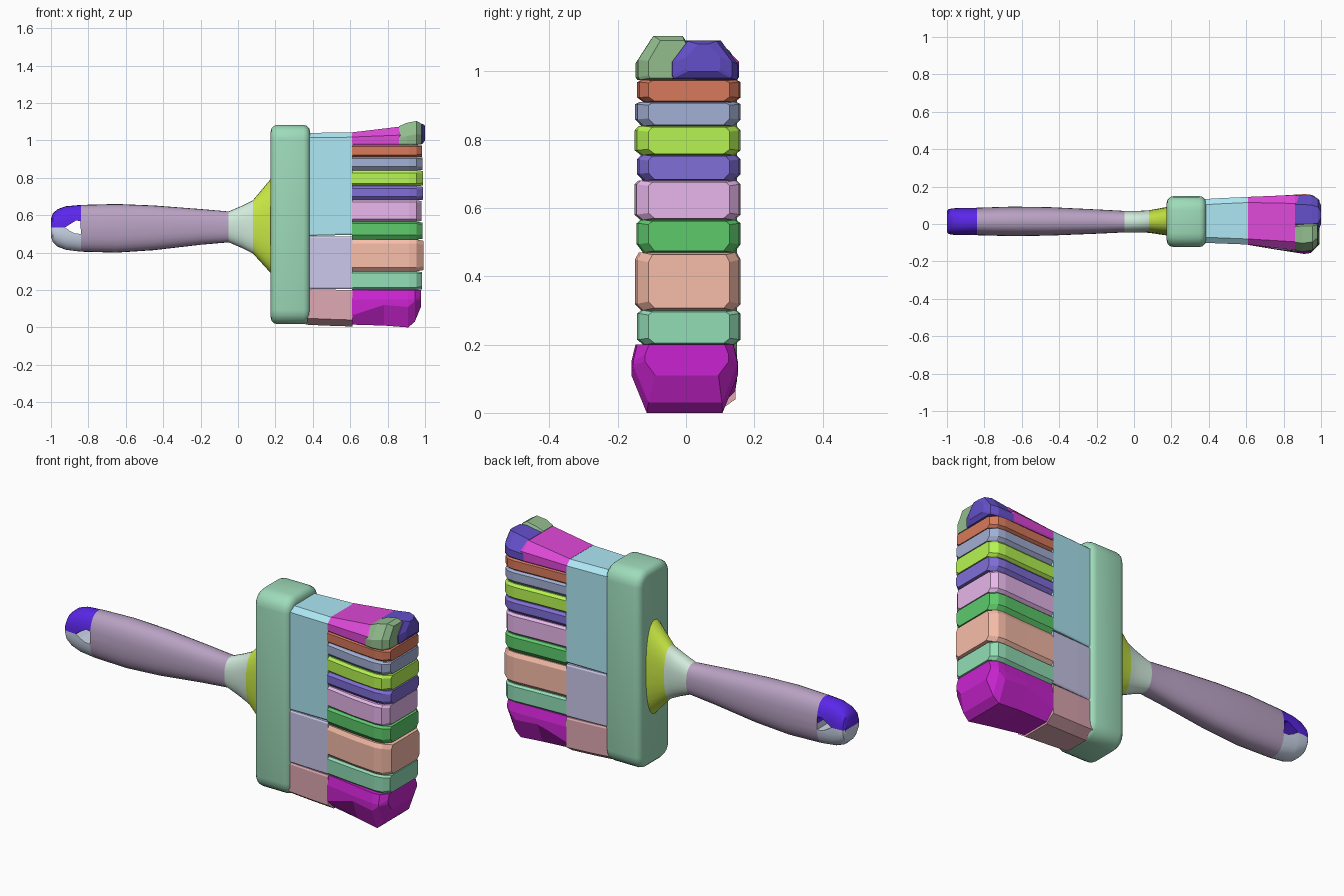
import bpy, bmesh, math, random

if "Cube" in bpy.data.objects:
    bpy.data.objects.remove(bpy.data.objects["Cube"])

random.seed(4)


def material(name, rgb):
    """Diffuse colour from a lit 0-255 screen colour, brightened to undo shading."""
    m = bpy.data.materials.new(name)
    m.diffuse_color = [min(1, (c / 255) ** 2.2 * 1.9) for c in rgb] + [1]
    m.use_nodes = True
    m.node_tree.nodes["Principled BSDF"].inputs["Base Color"].default_value = m.diffuse_color
    return m


def finish(name, bm, rgb=None, smooth=None):
    bmesh.ops.recalc_face_normals(bm, faces=bm.faces)
    mesh = bpy.data.meshes.new(name)
    bm.to_mesh(mesh)
    bm.free()
    ob = bpy.data.objects.new(name, mesh)
    bpy.context.collection.objects.link(ob)
    if rgb:
        mesh.materials.append(material(name + "_colour", rgb))
    if smooth:
        bpy.ops.object.select_all(action='DESELECT')
        ob.select_set(True)
        bpy.context.view_layer.objects.active = ob
        bpy.ops.object.shade_smooth_by_angle(angle=math.radians(smooth))
    return ob


def loft(name, rings, rgb=None, smooth=None):
    """Skin a list of equal-length point rings and cap both ends."""
    bm = bmesh.new()
    loops = [[bm.verts.new(p) for p in ring] for ring in rings]
    n = len(loops[0])
    for a, b in zip(loops, loops[1:]):
        for i in range(n):
            j = (i + 1) % n
            bm.faces.new((a[i], a[j], b[j], b[i]))
    bm.faces.new(loops[0])
    bm.faces.new(loops[-1])
    return finish(name, bm, rgb, smooth)


def oval(x, y0, y1, z0, z1, n=28, power=2.4):
    pts = []
    for i in range(n):
        t = 2 * math.pi * i / n
        c, s = math.cos(t), math.sin(t)
        pts.append((x, (y0 + y1) / 2 + (y1 - y0) / 2 * math.copysign(abs(c) ** (2 / power), c),
                    (z0 + z1) / 2 + (z1 - z0) / 2 * math.copysign(abs(s) ** (2 / power), s)))
    return pts


def chamfered(x, y0, y1, z0, z1, low, high):
    """Octagonal section; low and high are (y, z) corner cuts at bottom and top."""
    (a, b), (c, d) = low, high
    return [(x, y0 + a, z0), (x, y1 - a, z0), (x, y1, z0 + b), (x, y1, z1 - d),
            (x, y1 - c, z1), (x, y0 + c, z1), (x, y0, z1 - d), (x, y0, z0 + b)]


# Handle with flared neck
handle = loft("handle", [oval(*s) for s in (
    (-1.0, -0.045, 0.07, 0.485, 0.58), (-0.99, -0.054, 0.08, 0.455, 0.61),
    (-0.965, -0.058, 0.084, 0.432, 0.632), (-0.92, -0.06, 0.086, 0.415, 0.648),
    (-0.84, -0.06, 0.087, 0.405, 0.655), (-0.65, -0.065, 0.093, 0.40, 0.66),
    (-0.45, -0.062, 0.09, 0.413, 0.652), (-0.2, -0.052, 0.078, 0.442, 0.633),
    (-0.05, -0.045, 0.07, 0.455, 0.62), (0.02, -0.045, 0.07, 0.425, 0.65),
    (0.08, -0.047, 0.073, 0.395, 0.68), (0.18, -0.062, 0.092, 0.285, 0.80))], None, 35)

# Hanging hole through the handle end
outline = ((-0.925, 0.535), (-0.885, 0.56), (-0.865, 0.572), (-0.842, 0.568),
           (-0.84, 0.5), (-0.87, 0.502), (-0.9, 0.517))
cutter = loft("hole_cutter", [[(x, y, z) for x, z in outline] for y in (-0.3, 0.3)])
cutter.hide_render = True
bpy.context.view_layer.objects.active = handle
cut = handle.modifiers.new("hole", 'BOOLEAN')
cut.operation, cut.object, cut.solver = 'DIFFERENCE', cutter, 'EXACT'
bpy.ops.object.modifier_apply(modifier="hole")
bpy.data.objects.remove(cutter)

# Handle colours: two-tone tip, grip, neck, flare
handle.data.materials.clear()
for label, rgb in (("tip_upper", (68, 32, 174)), ("tip_lower", (155, 163, 178)), ("grip", (137, 120, 145)),
                   ("neck", (155, 175, 163)), ("flare", (148, 172, 52))):
    handle.data.materials.append(material(label + "_colour", rgb))
bm = bmesh.new()
bm.from_mesh(handle.data)
tip = [f for f in bm.faces if f.calc_center_median().x < -0.84]
geom = tip + list({e for f in tip for e in f.edges}) + list({v for f in tip for v in f.verts})
bmesh.ops.bisect_plane(bm, geom=geom, plane_co=(0, 0, 0.533), plane_no=(0, 0, 1))
for f in bm.faces:
    c = f.calc_center_bounds()
    if c.x < -0.839:
        f.material_index = 0 if c.z > 0.533 else 1
    else:
        f.material_index = 2 if c.x < -0.05 else 3 if c.x < 0.08 else 4
bm.to_mesh(handle.data)
bm.free()

# Thick rounded block that holds the bristles
bm = bmesh.new()
bmesh.ops.create_cube(bm, size=1)
for v in bm.verts:
    v.co = (0.28 + v.co.x * 0.21, 0.013 + v.co.y * 0.272, 0.55 + v.co.z * 1.065)
long_edges = [e for e in bm.edges if abs(e.verts[0].co.x - e.verts[1].co.x) > 0.1]
bmesh.ops.bevel(bm, geom=long_edges, offset=0.075, segments=4, profile=0.5, affect='EDGES')
rims = [e for e in bm.edges if abs(e.verts[0].co.x - e.verts[1].co.x) < 0.01]
bmesh.ops.bevel(bm, geom=rims, offset=0.035, segments=3, profile=0.5, affect='EDGES')
finish("bristle_holder", bm, (117, 163, 138), 35)

# Packed bristle roots in three chunks
roots = ((0.015, 0.205, 0.005, 0.20, (165, 125, 132)), (0.205, 0.487, 0.205, 0.487, (150, 148, 175)),
         (0.488, 1.04, 0.495, 1.042, (128, 172, 182)))
for i, (z0, z1, e0, e1, rgb) in enumerate(roots):
    low = (0.05, 0.035) if i == 0 else (0.005, 0.008)
    high = (0.03, 0.025) if i == 2 else (0.005, 0.008)
    loft(f"bristle_root_{i + 1}", [
        chamfered(0.36, -0.1, 0.132, z0, z1, low, high),
        chamfered(0.46, -0.104, 0.138, (z0 + e0) / 2, (z1 + e1) / 2, low, high),
        chamfered(0.612, -0.11, 0.145, e0, e1, low, high)], rgb)

# Middle bristle clumps, fanning out towards the tips
bounds = (0.20, 0.30, 0.47, 0.565, 0.68, 0.755, 0.84, 0.91, 0.975)
colours = ((108, 165, 135), (185, 140, 125), (70, 150, 80), (172, 135, 175),
           (95, 82, 160), (135, 182, 62), (120, 130, 158), (160, 90, 68))
for i, (z0, z1, rgb) in enumerate(zip(bounds, bounds[1:], colours)):
    h = z1 - z0
    cut_low, cut_high = (0.018, h * random.uniform(0.1, 0.3)), (0.012, h * random.uniform(0.08, 0.2))
    tip = random.uniform(0.978, 0.992)
    w = random.uniform(0, 0.01)
    loft(f"bristle_clump_{i + 2}", [
        chamfered(0.61, -0.112, 0.145, z0, z1, cut_low, cut_high),
        chamfered(0.78, -0.13 - w, 0.152, z0, z1, cut_low, cut_high),
        chamfered(0.915, -0.142 - w, 0.16, z0, z1, cut_low, cut_high),
        chamfered(0.955, -0.135 - w, 0.155, z0, z1, cut_low, cut_high),
        chamfered(tip, -0.11, 0.128, z0 + h * 0.04, z1 - h * 0.04, cut_low, cut_high)], rgb)

# Bottom clump
low, high = (0.045, 0.11), (0.012, 0.05)
loft("bristle_clump_1", [
    chamfered(0.61, -0.112, 0.145, 0.015, 0.2, (0.05, 0.05), high),
    chamfered(0.78, -0.14, 0.15, 0.01, 0.2, low, high),
    chamfered(0.91, -0.16, 0.152, 0.0, 0.2, low, high),
    chamfered(0.945, -0.155, 0.15, 0.03, 0.2, low, high),
    chamfered(0.978, -0.12, 0.125, 0.11, 0.2, (0.03, 0.04), (0.012, 0.03))], (150, 30, 155))

# Top clump, splitting into two tufts at the tip
low = (0.005, 0.008)
loft("bristle_clump_10", [
    chamfered(0.61, -0.11, 0.145, 0.975, 1.043, low, (0.03, 0.025)),
    chamfered(0.86, -0.14, 0.155, 0.975, 1.073, low, (0.045, 0.045)),
    chamfered(0.88, -0.135, 0.15, 0.975, 1.07, low, (0.045, 0.045))], (165, 55, 160))
loft("bristle_tuft_front", [
    chamfered(0.86, -0.142, 0.03, 0.975, 1.075, low, (0.045, 0.06)),
    chamfered(0.9, -0.148, 0.035, 0.975, 1.093, low, (0.045, 0.07)),
    chamfered(0.955, -0.14, 0.035, 0.975, 1.104, low, (0.045, 0.07)),
    chamfered(0.98, -0.11, 0.03, 0.98, 1.09, low, (0.035, 0.06))], (108, 140, 105))
loft("bristle_tuft_back", [
    chamfered(0.86, -0.05, 0.155, 0.975, 1.075, low, (0.05, 0.06)),
    chamfered(0.95, -0.05, 0.152, 0.975, 1.09, low, (0.05, 0.07)),
    chamfered(0.985, -0.04, 0.135, 0.98, 1.088, low, (0.045, 0.06)),
    chamfered(1.0, 0.0, 0.1, 1.0, 1.08, low, (0.035, 0.04))], (75, 60, 150))
